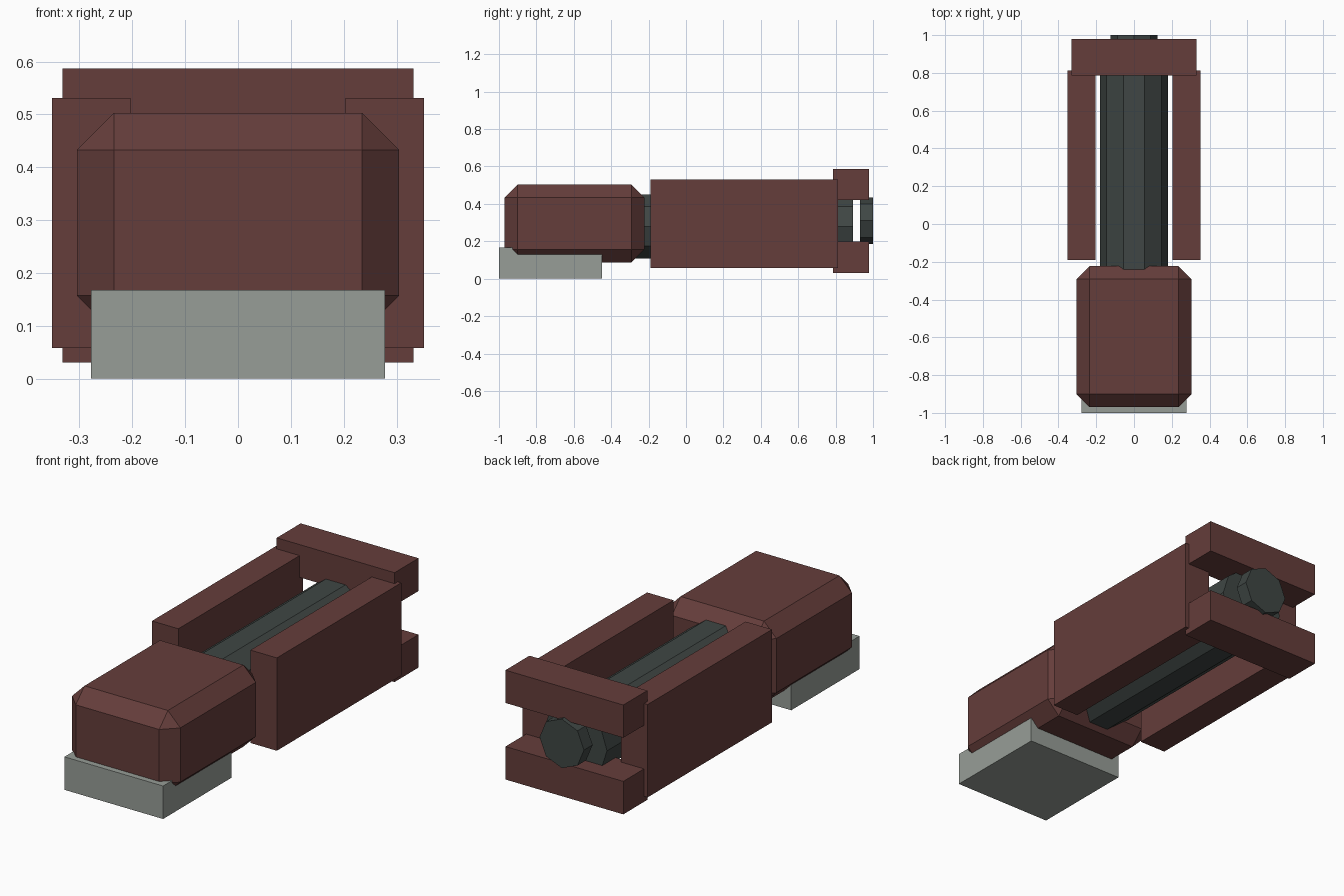
import bpy, bmesh, math
from mathutils import Matrix

if "Cube" in bpy.data.objects:
    bpy.data.objects.remove(bpy.data.objects["Cube"])


def material(name, rgb):
    m = bpy.data.materials.new(name)
    m.diffuse_color = (*rgb, 1)
    m.use_nodes = True
    m.node_tree.nodes["Principled BSDF"].inputs["Base Color"].default_value = m.diffuse_color
    return m


RED = material("dull_red", (0.13, 0.047, 0.043))
DARK = material("dark_metal", (0.05, 0.062, 0.058))
PALE = material("pale_grey", (0.31, 0.34, 0.31))


def finish(name, bm, mat):
    bmesh.ops.recalc_face_normals(bm, faces=bm.faces)
    me = bpy.data.meshes.new(name)
    bm.to_mesh(me)
    bm.free()
    me.materials.append(mat)
    ob = bpy.data.objects.new(name, me)
    bpy.context.collection.objects.link(ob)
    return ob


def box(name, x, y, z, mat, chamfer=0):
    """Box from (min, max) ranges, optionally with chamfered edges."""
    bm = bmesh.new()
    bmesh.ops.create_cube(bm, size=1)
    for v in bm.verts:
        v.co = [lo + (c + 0.5) * (hi - lo) for c, (lo, hi) in zip(v.co, (x, y, z))]
    if chamfer:
        bmesh.ops.bevel(bm, geom=bm.edges[:], offset=chamfer, segments=1,
                        affect='EDGES')
    return finish(name, bm, mat)


def rod(name, sides, radius, y, z, mat):
    """Flat-sided cylinder along y, with a corner on the +x side."""
    bm = bmesh.new()
    rings = [[bm.verts.new((radius * math.cos(2 * math.pi * i / sides), yy,
                            z + radius * math.sin(2 * math.pi * i / sides)))
              for i in range(sides)] for yy in y]
    for ring in rings:
        bm.faces.new(ring)
    for i in range(sides):
        j = (i + 1) % sides
        bm.faces.new((rings[0][i], rings[0][j], rings[1][j], rings[1][i]))
    return finish(name, bm, mat)


# Front foot and chamfered head block
box("front_foot", (-0.278, 0.278), (-1, -0.45), (0, 0.168), PALE)
box("head_block", (-0.305, 0.305), (-0.97, -0.222), (0.087, 0.503), RED, 0.07)

# Side plates, mirrored left and right
for side, x in (("left", (-0.352, -0.203)), ("right", (0.203, 0.352))):
    box(side + "_side_plate", x, (-0.19, 0.812), (0.058, 0.531), RED)

# Rear cross bars above and below the core
for level, z in (("upper", (0.42, 0.587)), ("lower", (0.03, 0.198))):
    box(level + "_rear_bar", (-0.332, 0.332), (0.786, 0.979), z, RED)

# Ten-sided core and separate eight-sided rear cap
rod("core_rod", 10, 0.18, (-0.3, 0.893), 0.28, DARK)
rod("rear_cap", 8, 0.125, (0.93, 1), 0.31, DARK)
